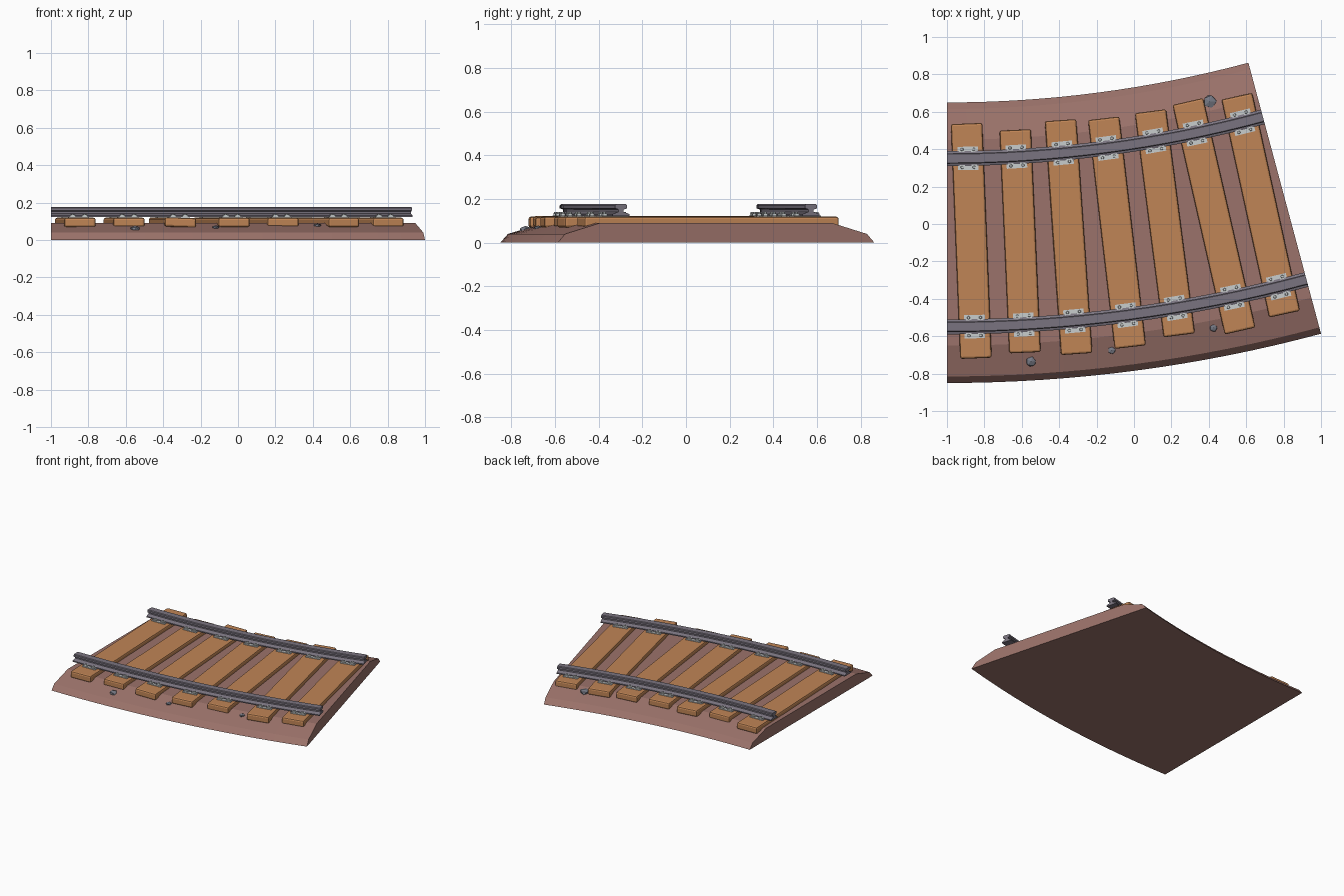
import bpy, bmesh, math, random
from mathutils import Vector, Matrix

if "Cube" in bpy.data.objects:
    bpy.data.objects.remove(bpy.data.objects["Cube"])

random.seed(4)
R = 6.977                          # centre line radius
C = Vector((-1.0, 6.877))          # centre of the curve
SWEEP = math.radians(15)


def material(name, rgb):
    m = bpy.data.materials.new(name)
    m.diffuse_color = (*rgb, 1)
    m.use_nodes = True
    m.node_tree.nodes["Principled BSDF"].inputs["Base Color"].default_value = m.diffuse_color
    return m


BALLAST = material("brown ballast", (0.33, 0.17, 0.145))
WOOD = material("orange wood", (0.53, 0.235, 0.092))
STEEL = material("grey steel", (0.195, 0.175, 0.215))
PLATE = material("light grey metal", (0.58, 0.61, 0.61))
STONE = material("blue grey stone", (0.18, 0.19, 0.23))


def finish(bm, name, mat):
    bmesh.ops.recalc_face_normals(bm, faces=bm.faces)
    me = bpy.data.meshes.new(name)
    bm.to_mesh(me)
    bm.free()
    me.materials.append(mat)
    ob = bpy.data.objects.new(name, me)
    bpy.context.collection.objects.link(ob)
    return ob


def arc_point(offset, a):
    r = R + offset
    return C + Vector((r * math.sin(a), -r * math.cos(a)))


def sweep(name, profile, mat, centre=0.0, steps=16):
    """Sweep a closed (offset, z) profile round the curve and cap it."""
    bm = bmesh.new()
    rings = []
    for i in range(steps + 1):
        a = SWEEP * i / steps
        rings.append([bm.verts.new((*arc_point(centre + o, a), z)) for o, z in profile])
    n = len(profile)
    for r0, r1 in zip(rings, rings[1:]):
        for k in range(n):
            bm.faces.new((r0[k], r0[(k + 1) % n], r1[(k + 1) % n], r1[k]))
    bm.faces.new(rings[0])
    bm.faces.new(rings[-1])
    return finish(bm, name, mat)


def mirrored(half):
    return half + [(-o, z) for o, z in reversed(half)]


def add_box(bm, size, matrix):
    bmesh.ops.create_cube(bm, size=1, matrix=matrix @ Matrix.Diagonal((*size, 1)))


# Ballast bed
sweep("ballast_bed", mirrored([(0.75, 0), (0.715, 0.04), (0.55, 0.09)]), BALLAST)

# Two rails with foot, web and head
rail = mirrored([(0.04, 0.123), (0.04, 0.131), (0.012, 0.141), (0.012, 0.152),
                 (0.028, 0.157), (0.028, 0.171), (0.023, 0.176)])
for side, centre in (("inner", -0.45), ("outer", 0.45)):
    sweep(side + "_rail", rail, STEEL, centre)

# Sleepers: far end and near end of each
SLEEPERS = [((-0.895, 0.537), (-0.845, -0.718)), ((-0.635, 0.503), (-0.583, -0.688)),
            ((-0.393, 0.555), (-0.307, -0.695)), ((-0.162, 0.565), (-0.02, -0.658)),
            ((0.088, 0.603), (0.242, -0.595)), ((0.288, 0.655), (0.567, -0.572)),
            ((0.55, 0.683), (0.805, -0.482))]


def crossing(p, q, radius):
    """Point on the line p-q at the given distance from the curve centre."""
    lo, hi = 0.0, 1.0
    for _ in range(30):
        t = (lo + hi) / 2
        if (p.lerp(q, t) - C).length < radius:
            lo = t
        else:
            hi = t
    return p.lerp(q, lo)


for i, (far, near) in enumerate(SLEEPERS, 1):
    p, q = Vector(far), Vector(near)
    d = p - q
    mid = (p + q) / 2
    turn = math.atan2(d.y, d.x) - math.pi / 2
    bm = bmesh.new()
    roll = Matrix.Rotation(math.radians(2 if i == 3 else 0), 4, 'Y')
    add_box(bm, (0.168, d.length, 0.05),
            Matrix.Translation((*mid, 0.094)) @ Matrix.Rotation(turn, 4, 'Z') @ roll)
    bmesh.ops.bevel(bm, geom=bm.edges[:], offset=0.011, segments=2, profile=0.5,
                    affect='EDGES')
    finish(bm, f"sleeper_{i}", WOOD)

    # Rail fastenings: base plate, clips and bolts on both sides of each rail
    for side, centre in (("inner", -0.45), ("outer", 0.45)):
        c = crossing(p, q, R + centre)
        a = math.atan2(c.x - C.x, C.y - c.y)
        base = Matrix.Translation((*c, 0)) @ Matrix.Rotation(a, 4, 'Z')
        bm = bmesh.new()
        add_box(bm, (0.11, 0.125, 0.01), base @ Matrix.Translation((0, 0, 0.12)))
        for s in (-1, 1):
            for x in (-0.032, 0.032):
                add_box(bm, (0.03, 0.028, 0.008),
                        base @ Matrix.Translation((x, s * 0.044, 0.129)))
                bmesh.ops.create_cone(
                    bm, cap_ends=True, segments=6, radius1=0.009, radius2=0.007, depth=0.008,
                    matrix=base @ Matrix.Translation((x, s * 0.048, 0.136)))
        finish(bm, f"{side}_rail_fastening_{i}", PLATE)

# Loose stones on the ballast shoulders
for i, (x, y, z, r) in enumerate([(0.405, 0.655, 0.075, 0.038), (-0.55, -0.735, 0.06, 0.029),
                                  (-0.12, -0.675, 0.067, 0.022), (0.425, -0.555, 0.077, 0.022)], 1):
    bm = bmesh.new()
    bmesh.ops.create_icosphere(bm, subdivisions=1, radius=r)
    for v in bm.verts:
        v.co *= random.uniform(0.9, 1.1)
        v.co.z *= 0.55
    bmesh.ops.transform(bm, verts=bm.verts, matrix=Matrix.Translation((x, y, z))
                        @ Matrix.Rotation(i * 1.3, 4, 'Z'))
    finish(bm, f"stone_{i}", STONE)
